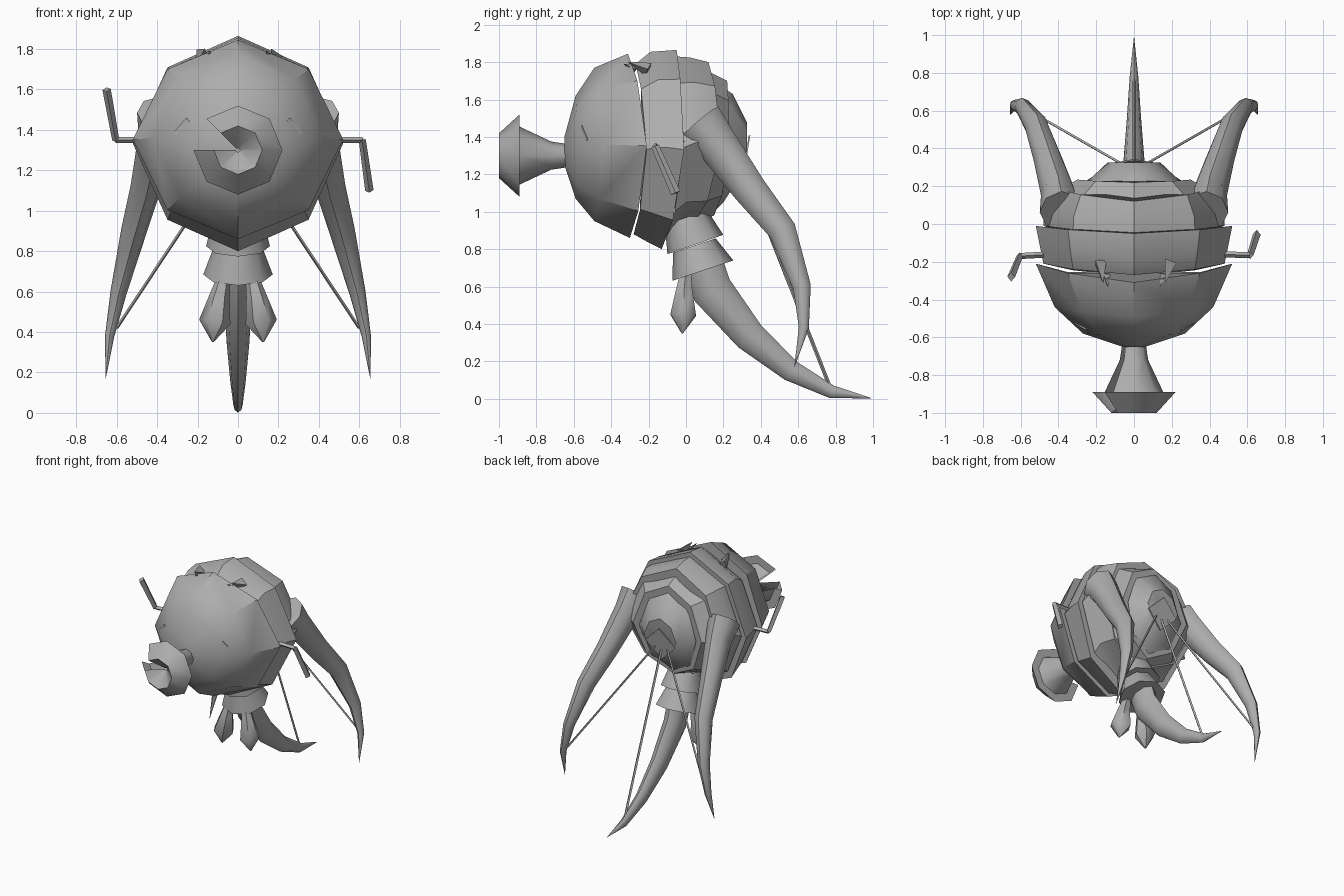
import bpy, bmesh
from math import cos, sin, pi, radians
from mathutils import Vector

cube = bpy.data.objects.get("Cube")
if cube:
    bpy.data.objects.remove(cube)

GREY = (0.42, 0.42, 0.42, 1)
grey = bpy.data.materials.new("plain_grey")
grey.use_nodes = True
grey.diffuse_color = GREY
grey.node_tree.nodes["Principled BSDF"].inputs["Base Color"].default_value = GREY


def loft(name, rings, caps=True, skip=(), angle=40):
    """Skin a list of equal-sized point rings; skip leaves sectors open."""
    bm = bmesh.new()
    loops = [[bm.verts.new(p) for p in ring] for ring in rings]
    n = len(loops[0])
    for a, b in zip(loops, loops[1:]):
        for i in range(n):
            if i not in skip:
                j = (i + 1) % n
                bm.faces.new((a[i], a[j], b[j], b[i]))
    if caps:
        bm.faces.new(loops[0])
        bm.faces.new(loops[-1])
    bmesh.ops.remove_doubles(bm, verts=bm.verts, dist=0.0004)
    bmesh.ops.recalc_face_normals(bm, faces=bm.faces)
    mesh = bpy.data.meshes.new(name)
    bm.to_mesh(mesh)
    bm.free()
    mesh.materials.append(grey)
    obj = bpy.data.objects.new(name, mesh)
    bpy.context.collection.objects.link(obj)
    bpy.ops.object.select_all(action="DESELECT")
    obj.select_set(True)
    bpy.context.view_layer.objects.active = obj
    bpy.ops.object.shade_smooth_by_angle(angle=radians(angle))
    return obj


def tube(name, path, radii, sides=8, flat=1.0, angle=50):
    """Sweep a tapered section along a path; flat squeezes it sideways."""
    pts = [Vector(p) for p in path]
    rings = []
    for i, p in enumerate(pts):
        t = (pts[min(i + 1, len(pts) - 1)] - pts[max(i - 1, 0)]).normalized()
        ref = Vector((1, 0, 0)) if abs(t.x) < 0.9 else Vector((0, 1, 0))
        u = (ref - t * ref.dot(t)).normalized()
        v = t.cross(u)
        rings.append([p + radii[i] * (u * cos(a) * flat + v * sin(a))
                      for a in (2 * pi * k / sides for k in range(sides))])
    return loft(name, rings, angle=angle)


def shell_ring(top, side, bottom):
    """Octagon through a top (y, z), side (x, y) and bottom (y, z) point."""
    (yt, zt), (xs, ys), (yb, zb) = top, side, bottom
    mid = (zt + zb) / 2
    ring = []
    for k in range(8):
        c, s = cos(k * pi / 4), sin(k * pi / 4)
        ye, ze = (yt, zt) if s > 0 else (yb, zb)
        shrink = 0.95 if k % 2 else 1
        ring.append((xs * c * shrink, ys + (ye - ys) * s * s,
                     mid + (ze - mid) * abs(s)))
    return ring


def diamond(name, centre, normal, size, thick=0.008):
    """Thin diamond plate facing along normal."""
    c, n = Vector(centre), Vector(normal).normalized()
    tube(name, [c - n * thick / 2, c + n * thick / 2], [size, size], sides=4, angle=20)


# Overlapping body shells, front to back
shells = {
    "front_dome": [((-.65, 1.40), (.06, -.65), (-.65, 1.25)),
                   ((-.59, 1.62), (.27, -.58), (-.59, 1.07)),
                   ((-.49, 1.77), (.42, -.44), (-.49, .95)),
                   ((-.31, 1.845), (.52, -.21), (-.30, .86))],
    "middle_band": [((-.27, 1.79), (.48, -.21), (-.28, .88)),
                    ((-.19, 1.855), (.50, -.11), (-.20, .835)),
                    ((-.05, 1.865), (.52, -.01), (-.13, .80))],
    "rear_band": [((-.05, 1.83), (.48, -.01), (-.11, .86)),
                  ((.02, 1.825), (.475, .06), (-.05, .92)),
                  ((.12, 1.80), (.42, .19), (.04, .93))],
    "rear_collar": [((.12, 1.75), (.40, .18), (.04, .94)),
                    ((.22, 1.70), (.30, .235), (.15, .98))],
    "rear_dome": [((.21, 1.655), (.25, .23), (.15, 1.0)),
                  ((.25, 1.63), (.22, .25), (.20, 1.05)),
                  ((.325, 1.48), (.14, .325), (.27, 1.16))],
}
for name, rings in shells.items():
    loft(name, [shell_ring(*r) for r in rings], angle=35)

# Flared snout with one open sector
snout = [(-.62, .06), (-.72, .075), (-.89, .155), (-.89, .22), (-1.0, .12), (-.90, .01)]
loft("snout", [[(r * cos(k * pi / 4), y, 1.30 + r * sin(k * pi / 4)) for k in range(8)]
               for y, r in snout], caps=False, skip=(3,), angle=60)

for s, side in ((1, "left"), (-1, "right")):
    # Long curved side leg
    tube(side + "_leg",
         [(s * .385, .07, 1.475), (s * .40, .16, 1.37), (s * .455, .34, 1.12),
          (s * .515, .515, .90), (s * .59, .62, .60), (s * .635, .63, .38), (s * .655, .58, .17)],
         [.135, .11, .09, .075, .048, .027, .001], flat=.85)
    # Strut from rear dome to leg
    tube(side + "_strut", [(s * .05, .31, 1.25), (s * .60, .625, .42)], [.008, .008], sides=4)
    # Hanging pod
    tube(side + "_pod", [(s * .065, .0, .69), (s * .09, -.01, .58), (s * .115, -.015, .45),
                         (s * .125, -.02, .35)], [.03, .05, .078, .004], sides=6)
    # Diamond eye plate and crown fins
    diamond(side + "_eye", (s * .255, -.56, 1.39), (s * .5, -.85, .05), .07)
    tube(side + "_crown_fin", [(s * .185, -.20, 1.76), (s * .165, -.31, 1.80)],
         [.045, .002], sides=3, flat=.9)
    tube(side + "_crown_tab", [(s * .15, -.27, 1.76), (s * .14, -.33, 1.79)],
         [.025, .002], sides=3)
    # Bent side antenna: up on one side, down on the other
    bend, tip = ((.615, -.165, 1.35), (.65, -.055, 1.10)) if s > 0 else \
                ((-.605, -.17, 1.35), (-.65, -.28, 1.60))
    tube(side + "_antenna_base", [(s * .44, -.16, 1.35), bend], [.016, .016], sides=4)
    tube(side + "_antenna_blade", [bend, tip], [.022, .026], sides=4, flat=.8)

# Rear hip collars and tail leg
tube("upper_hip_collar", [(0, .0, .97), (0, .05, .825)], [.12, .158])
tube("lower_hip_collar", [(0, .045, .82), (0, .09, .685)], [.12, .172])
tube("tail_leg", [(0, .08, .75), (0, .14, .58), (0, .34, .335), (0, .56, .15),
                  (0, .78, .037), (0, .99, .003)],
     [.11, .11, .085, .058, .035, .001], flat=.65)
tube("tail_strut", [(0, .31, 1.23), (0, .775, .05)], [.01, .01], sides=4)

# Rear diamond plate
diamond("rear_plate", (0, .318, 1.28), (0, 1, -.17), .13)
